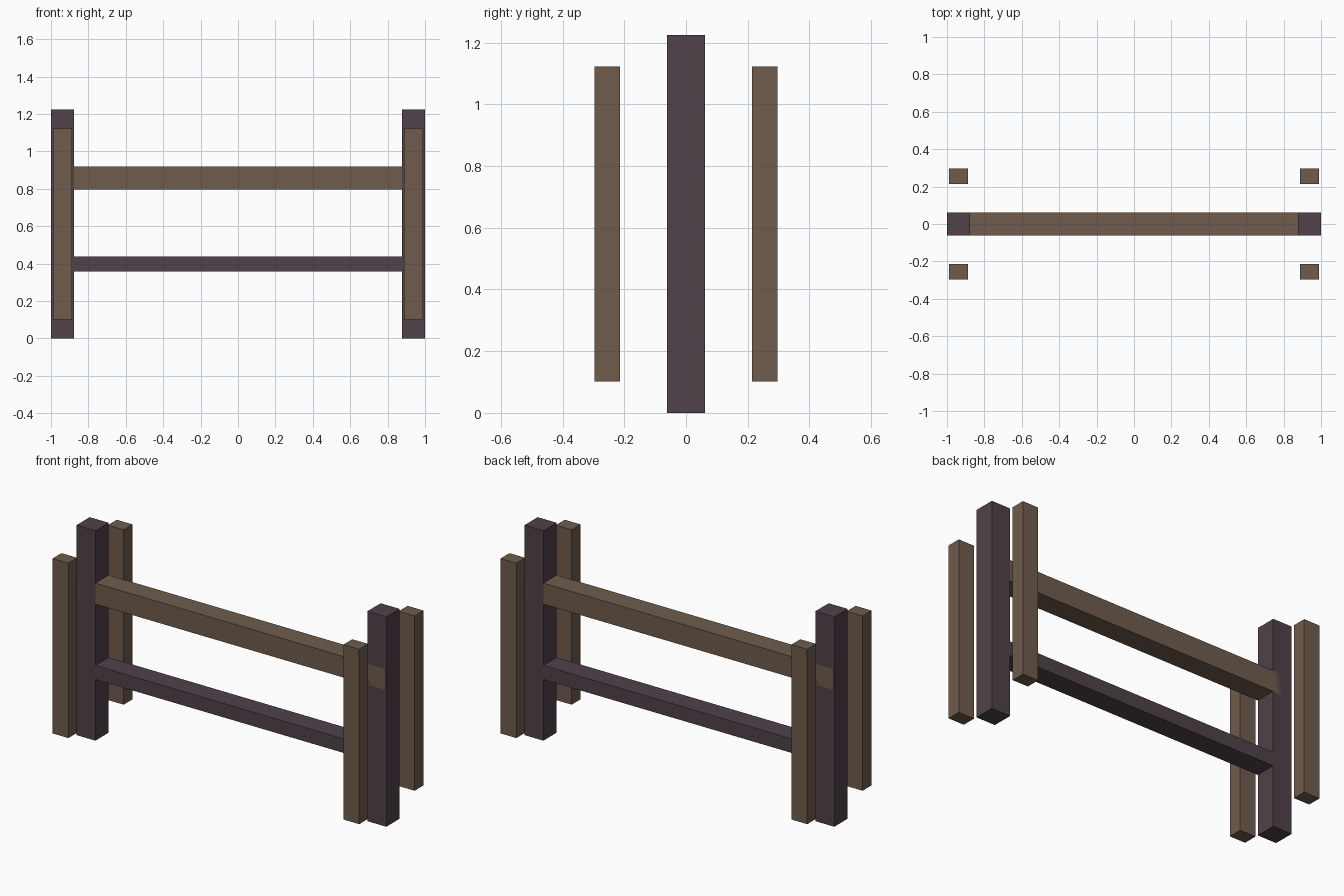
import bpy

if "Cube" in bpy.data.objects:
    bpy.data.objects.remove(bpy.data.objects["Cube"])


def material(name, colour):
    m = bpy.data.materials.new(name)
    m.diffuse_color = (*colour, 1)
    m.use_nodes = True
    m.node_tree.nodes["Principled BSDF"].inputs["Base Color"].default_value = m.diffuse_color
    return m


brown = material("brown_wood", (0.162, 0.107, 0.075))
dark = material("dark_wood", (0.08, 0.054, 0.068))


def box(name, centre, size, mat):
    bpy.ops.mesh.primitive_cube_add(size=1, location=centre)
    ob = bpy.context.object
    ob.name = name
    ob.scale = size
    bpy.ops.object.transform_apply(location=False, rotation=False, scale=True)
    ob.data.materials.append(mat)
    return ob


POST = 0.1224     # main post thickness
HEIGHT = 1.2245
POST_X = 0.9388

for sx, side in ((-1, "left"), (1, "right")):
    # Main post
    box(f"{side}_post", (sx * POST_X, 0, HEIGHT / 2), (POST, POST, HEIGHT), dark)
    # Free-standing slats in front of and behind each post
    for sy, face in ((-1, "front"), (1, "back")):
        box(f"{side}_{face}_slat", (sx * POST_X, sy * 0.2551, HEIGHT / 2),
            (0.102, 0.0816, 1.0204), brown)

# Cross pieces, let into the posts
box("top_beam", (0, 0, 0.858), (1.98, POST, POST), brown)
box("lower_rail", (0, 0, 0.398), (1.88, POST, 0.0816), dark)
